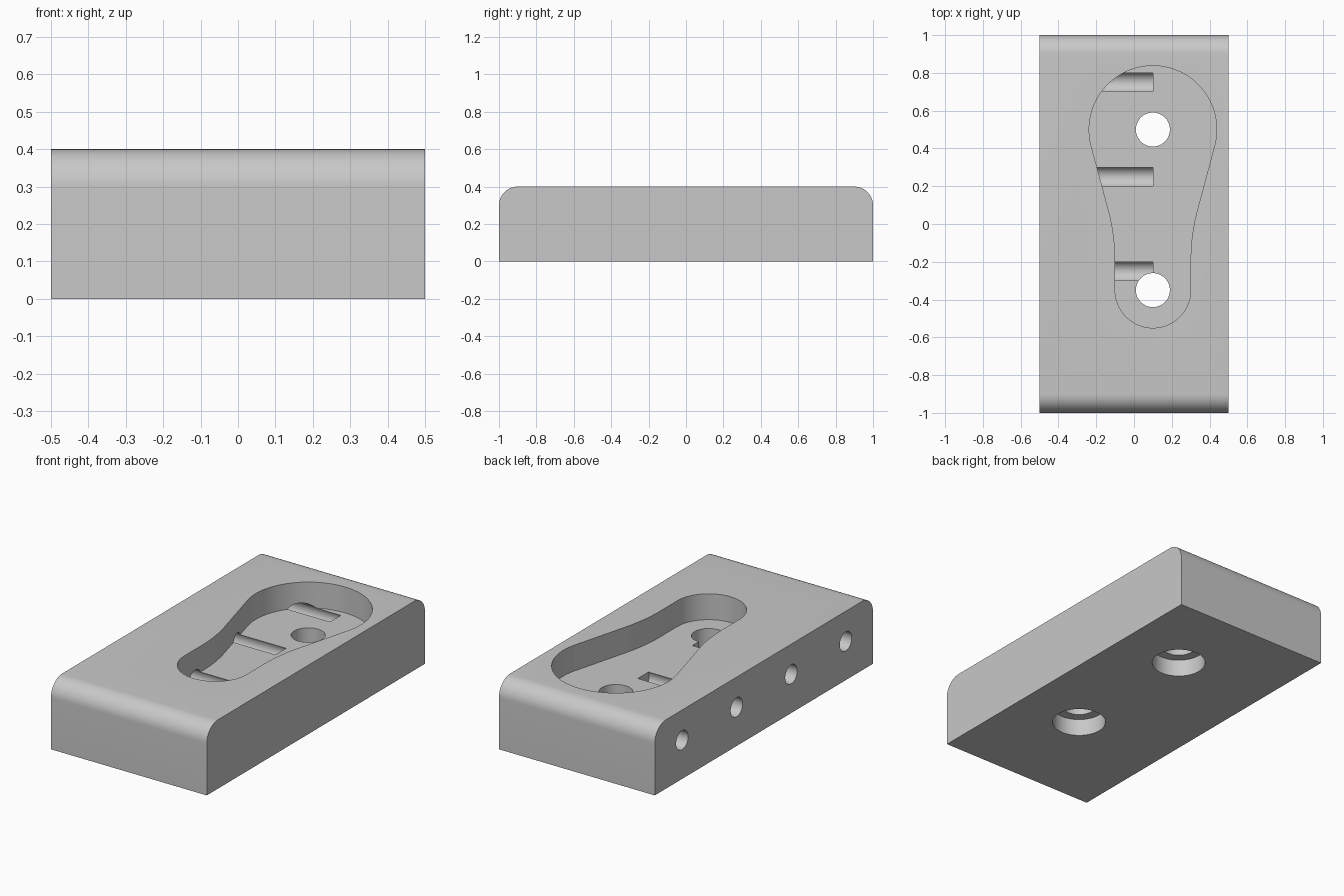
import bpy
import bmesh
from math import sin, cos, tan, radians, pi
from mathutils import Matrix, Vector

cube = bpy.data.objects.get("Cube")
if cube:
    bpy.data.objects.remove(cube, do_unlink=True)

grey = bpy.data.materials.new("light_grey")
grey.use_nodes = True
colour = (0.58, 0.58, 0.58, 1)
grey.diffuse_color = colour
grey.node_tree.nodes["Principled BSDF"].inputs["Base Color"].default_value = colour


def arc(cx, cy, r, start, end, steps):
    """Points along a circular arc, angles in degrees."""
    angles = [radians(start + (end - start) * i / steps) for i in range(steps + 1)]
    return [(cx + r * cos(a), cy + r * sin(a)) for a in angles]


def add_object(name, bm):
    bmesh.ops.recalc_face_normals(bm, faces=bm.faces)
    mesh = bpy.data.meshes.new(name)
    bm.to_mesh(mesh)
    bm.free()
    mesh.materials.append(grey)
    obj = bpy.data.objects.new(name, mesh)
    bpy.context.collection.objects.link(obj)
    return obj


def prism(name, points, offset):
    """Extrude a closed outline of 3D points along an offset."""
    bm = bmesh.new()
    face = bm.faces.new([bm.verts.new(p) for p in points])
    ext = bmesh.ops.extrude_face_region(bm, geom=[face], use_keep_orig=True)
    moved = [v for v in ext["geom"] if isinstance(v, bmesh.types.BMVert)]
    bmesh.ops.translate(bm, verts=moved, vec=Vector(offset))
    return add_object(name, bm)


def rod(name, radius, start, end):
    """Cylinder between two points."""
    start, end = Vector(start), Vector(end)
    axis = end - start
    turn = axis.to_track_quat("Z", "Y").to_matrix().to_4x4()
    bm = bmesh.new()
    bmesh.ops.create_cone(bm, cap_ends=True, segments=64, radius1=radius, radius2=radius,
                          depth=axis.length,
                          matrix=Matrix.Translation((start + end) / 2) @ turn)
    return add_object(name, bm)


# Block with its two top end edges rounded
side = [(-1, 0), (1, 0)] + arc(0.9, 0.3, 0.1, 0, 90, 12) + arc(-0.9, 0.3, 0.1, 90, 180, 12)
block = prism("block", [(-0.5, y, z) for y, z in side], (1, 0, 0))

# Keyhole pocket: large and small round ends joined by blended flanks
MID, BIG_Y, SMALL_Y = 0.1, 0.5, -0.35
BIG_R, SMALL_R, BLEND_R, FLARE = 0.3375, 0.2, 1.0, 15
a = radians(FLARE)
meet_y = BIG_Y - (BIG_R - SMALL_R * cos(a)) / sin(a)
blend_y = meet_y - BLEND_R * tan(a / 2)
flank = arc(SMALL_R + BLEND_R, blend_y, BLEND_R, 180, 180 - FLARE, 10)
outline = [(MID + x, y) for x, y in flank]
outline += arc(MID, BIG_Y, BIG_R, -FLARE, 180 + FLARE, 60)
outline += [(MID - x, y) for x, y in reversed(flank)]
outline += arc(MID, SMALL_Y, SMALL_R, 180, 360, 40)
cutters = [prism("pocket_cutter", [(x, y, 0.25) for x, y in outline], (0, 0, 0.3))]

# Bolt holes with wider recesses underneath
for y in (BIG_Y, SMALL_Y):
    cutters.append(rod("bolt_hole_cutter", 0.09, (MID, y, -0.1), (MID, y, 0.3)))
    cutters.append(rod("recess_cutter", 0.145, (MID, y, -0.1), (MID, y, 0.1)))

# Blind cross holes from the right side
for y in (-0.75, -0.25, 0.25, 0.75):
    cutters.append(rod("cross_hole_cutter", 0.055, (-0.6, y, 0.225), (MID, y, 0.225)))

# Carve the block, then drop the cutters
bpy.ops.object.select_all(action="DESELECT")
block.select_set(True)
bpy.context.view_layer.objects.active = block
for cutter in cutters:
    cutter.hide_render = True
    cut = block.modifiers.new(cutter.name, "BOOLEAN")
    cut.operation = "DIFFERENCE"
    cut.solver = "EXACT"
    cut.object = cutter
    bpy.ops.object.modifier_apply(modifier=cut.name)
    bpy.data.objects.remove(cutter, do_unlink=True)

bpy.ops.object.shade_smooth_by_angle(angle=pi / 6)
